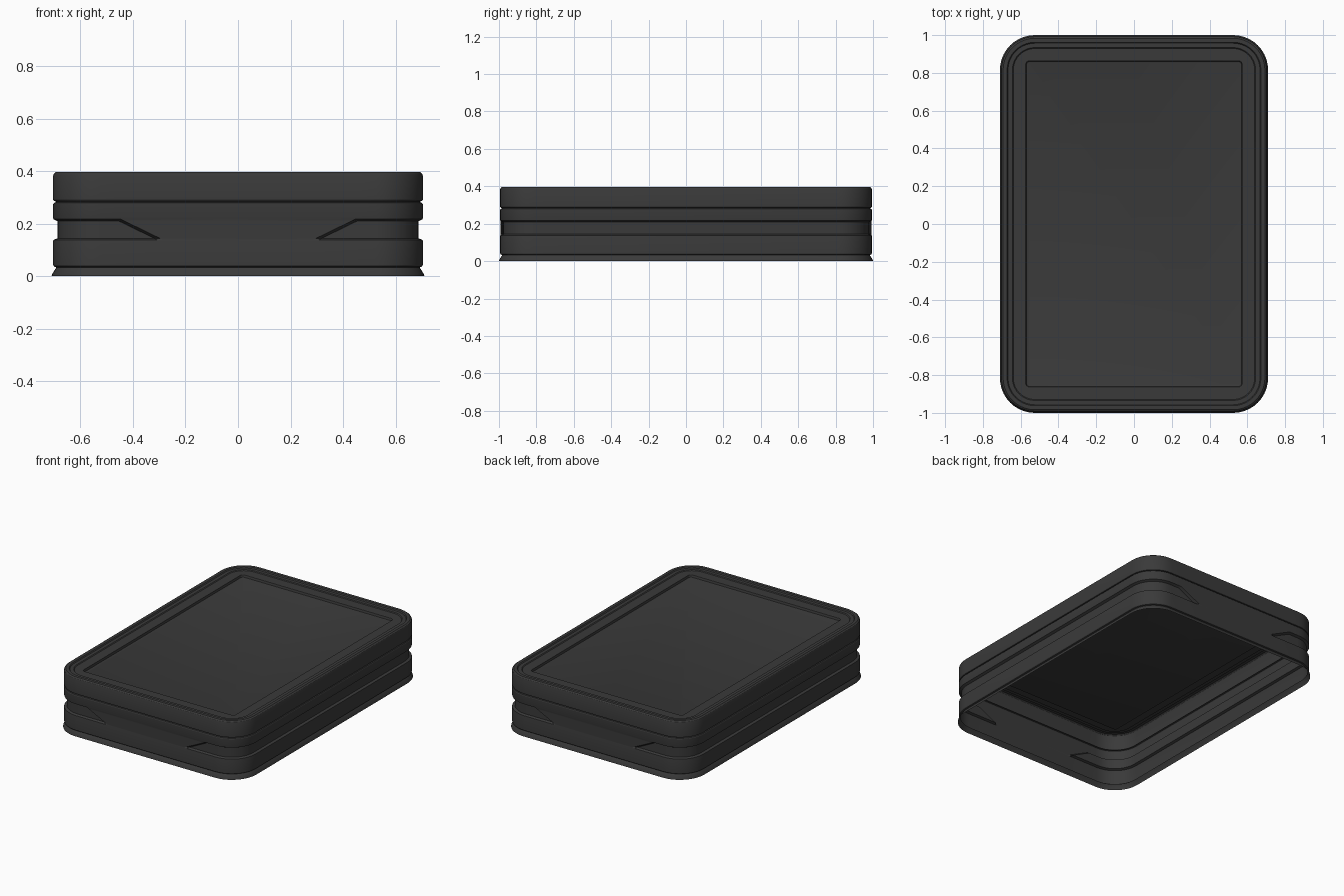
import bpy, bmesh
from math import sin, cos, pi

if "Cube" in bpy.data.objects:
    bpy.data.objects.remove(bpy.data.objects["Cube"])

HX, HY, R, SEG = 0.71, 1.0, 0.185, 10

mat = bpy.data.materials.new("charcoal")
mat.diffuse_color = (0.042, 0.042, 0.042, 1)
mat.use_nodes = True
mat.node_tree.nodes["Principled BSDF"].inputs["Base Color"].default_value = mat.diffuse_color


def ring(off, z, groove=0.0, radius=None):
    """Rounded rectangle inset by off; groove presses in all but the middle of the two ends."""
    hx, hy = HX - off, HY - off
    r = max(R - off, 0.02) if radius is None else radius
    slant = min(max(z, 0.138), 0.217)
    xs = 0.285 + (slant - 0.138) * 2.05      # slanted groove end
    xf = xs + (0.022 if 0.13 < z < 0.22 else 0.02)
    g = groove
    q = [(hx - g, 0.0)]
    for i in range(SEG + 1):
        a = i / SEG * pi / 2
        q.append((hx - r + (r - g) * cos(a), hy - r + (r - g) * sin(a)))
    q += [(xf, hy - g), (xs, hy), (0.0, hy)]
    half = q + [(-x, y) for x, y in q[-2::-1]]
    return [(x, y, z) for x, y in half + [(x, -y) for x, y in half[-2:0:-1]]]


def loft(name, rings, cap=False):
    bm = bmesh.new()
    loops = [[bm.verts.new(p) for p in r] for r in rings]
    n = len(loops[0])
    for a, b in zip(loops, loops[1:]):
        for i in range(n):
            j = (i + 1) % n
            bm.faces.new((a[i], a[j], b[j], b[i]))
    if cap:
        bm.faces.new(loops[-1])
    bm.normal_update()
    me = bpy.data.meshes.new(name)
    bm.to_mesh(me)
    bm.free()
    me.materials.append(mat)
    ob = bpy.data.objects.new(name, me)
    bpy.context.collection.objects.link(ob)
    bpy.context.view_layer.objects.active = ob
    ob.select_set(True)
    bpy.ops.object.shade_smooth_by_angle(angle=0.45)
    ob.select_set(False)
    return ob


# Flared foot, open underneath
loft("base_flange", [ring(0.0, 0.0), ring(0.001, 0.006), ring(0.014, 0.027), ring(0.018, 0.033)])

# Walls with the pressed side groove that tapers out on both ends
D = 0.016
loft("body_walls", [
    ring(0.018, 0.033), ring(0.009, 0.036), ring(0.006, 0.042), ring(0.006, 0.134),
    ring(0.007, 0.138), ring(0.007, 0.144, D), ring(0.007, 0.209, D), ring(0.007, 0.217),
    ring(0.006, 0.221), ring(0.006, 0.274), ring(0.009, 0.279), ring(0.017, 0.282)])

# Lid skirt, rounded rim and stepped border
loft("lid_rim", [
    ring(0.017, 0.282), ring(0.017, 0.284), ring(0.009, 0.286), ring(0.006, 0.291),
    ring(0.006, 0.383), ring(0.009, 0.391), ring(0.017, 0.397), ring(0.038, 0.397),
    ring(0.043, 0.390), ring(0.066, 0.390), ring(0.071, 0.385),
    ring(0.134, 0.385, radius=0.02)])

# Recessed top panel
loft("top_panel", [
    ring(0.134, 0.385, radius=0.02), ring(0.137, 0.383, radius=0.02),
    ring(0.140, 0.368, radius=0.018), ring(0.146, 0.366, radius=0.015)], cap=True)
